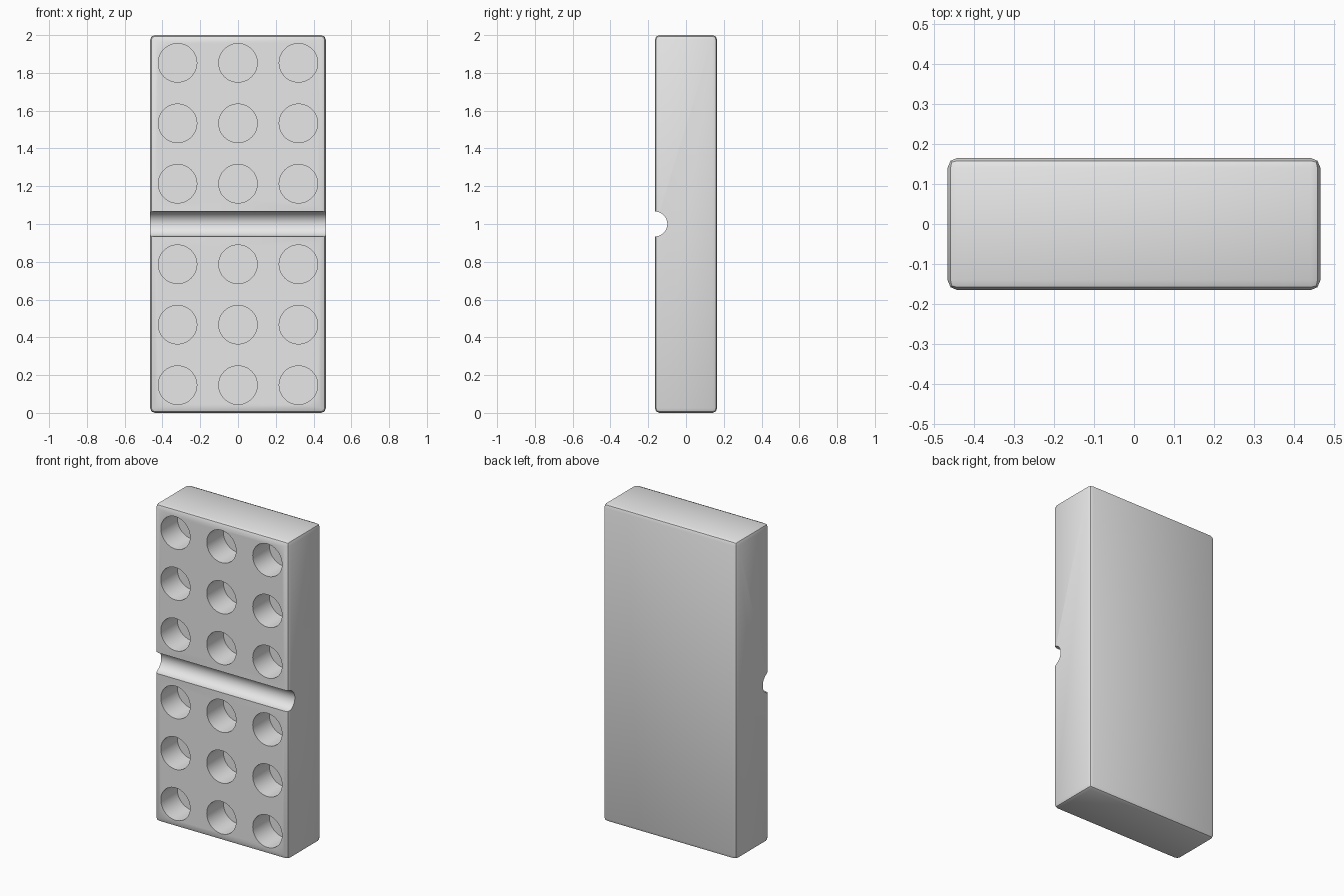
import bpy
import bmesh
from math import radians
from mathutils import Matrix, Vector

if "Cube" in bpy.data.objects:
    bpy.data.objects.remove(bpy.data.objects["Cube"])

WIDTH, DEPTH, HEIGHT = 0.93, 0.33, 2.0
FRONT = -DEPTH / 2
BEVEL = 0.025
PIP_RADIUS, PIP_DEPTH = 0.102, 0.165
GROOVE_RADIUS = 0.066
PIP_SPACING = 0.32
MIDDLE = HEIGHT / 2

grey = bpy.data.materials.new("plain_grey")
grey.use_nodes = True
grey.diffuse_color = (0.8, 0.8, 0.8, 1)
grey.node_tree.nodes["Principled BSDF"].inputs["Base Color"].default_value = grey.diffuse_color


def make_object(name, bm):
    mesh = bpy.data.meshes.new(name)
    bm.to_mesh(mesh)
    bm.free()
    mesh.materials.append(grey)
    obj = bpy.data.objects.new(name, mesh)
    bpy.context.collection.objects.link(obj)
    return obj


def add_cylinder(bm, centre, axis, radius, length, sides):
    turn = Vector((0, 0, 1)).rotation_difference(Vector(axis)).to_matrix().to_4x4()
    bmesh.ops.create_cone(bm, cap_ends=True, segments=sides, radius1=radius,
                          radius2=radius, depth=length,
                          matrix=Matrix.Translation(centre) @ turn)


# Upright slab with rounded edges
bm = bmesh.new()
bmesh.ops.create_cube(bm, size=1, matrix=Matrix.Translation((0, 0, MIDDLE))
                      @ Matrix.Diagonal((WIDTH, DEPTH, HEIGHT, 1)))
bmesh.ops.bevel(bm, geom=bm.edges[:], offset=BEVEL, segments=2,
                profile=0.5, affect='EDGES')
tile = make_object("tile", bm)

# Cutter for the round pips and the dividing groove
bm = bmesh.new()
for side in (-1, 1):
    for row in (-1, 0, 1):
        for column in (-1, 0, 1):
            z = MIDDLE + side * 0.533 + row * PIP_SPACING
            add_cylinder(bm, (column * PIP_SPACING, FRONT, z), (0, 1, 0),
                         PIP_RADIUS, PIP_DEPTH * 2, 48)
add_cylinder(bm, (0, FRONT, MIDDLE), (1, 0, 0), GROOVE_RADIUS, WIDTH + 0.2, 48)
cutter = make_object("pip_and_groove_cutter", bm)
cutter.hide_render = True

# Carve the tile, then drop the cutter
carve = tile.modifiers.new("carve", 'BOOLEAN')
carve.operation = 'DIFFERENCE'
carve.solver = 'EXACT'
carve.object = cutter
bpy.ops.object.select_all(action='DESELECT')
tile.select_set(True)
bpy.context.view_layer.objects.active = tile
bpy.ops.object.modifier_apply(modifier=carve.name)
bpy.data.objects.remove(cutter)
bpy.ops.object.shade_smooth_by_angle(angle=radians(30))
